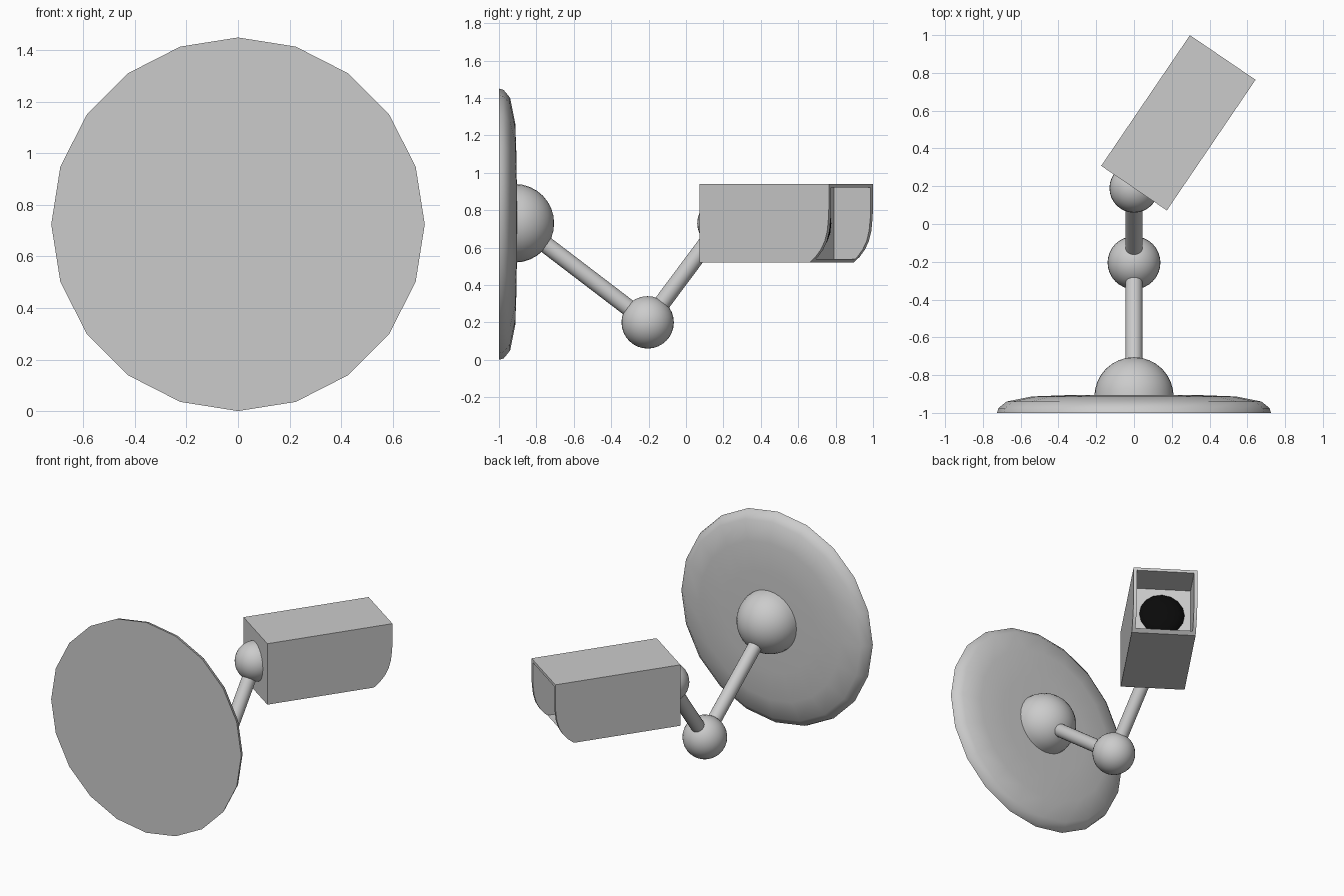
import bpy, bmesh, math
from mathutils import Vector

if "Cube" in bpy.data.objects:
    bpy.data.objects.remove(bpy.data.objects["Cube"])

ANGLE = math.radians(-34.2)   # aim of the camera housing
PIVOT = Vector((0, 0.19, 0.73))


def smooth(ob, deg=40):
    bpy.ops.object.select_all(action='DESELECT')
    ob.select_set(True)
    bpy.context.view_layer.objects.active = ob
    bpy.ops.object.shade_smooth_by_angle(angle=math.radians(deg))


def finish(name, bm, loc=(0, 0, 0), rot_z=0):
    bmesh.ops.recalc_face_normals(bm, faces=bm.faces)
    me = bpy.data.meshes.new(name)
    bm.to_mesh(me)
    bm.free()
    ob = bpy.data.objects.new(name, me)
    ob.location = loc
    ob.rotation_euler.z = rot_z
    bpy.context.collection.objects.link(ob)
    return ob


def lathe(name, profile, sides, loc, rot_z=0):
    """Spin (radius, y) points about the local y axis; first ring is capped."""
    bm = bmesh.new()
    rings = []
    for r, y in profile:
        if r == 0:
            rings.append([bm.verts.new((0, y, 0))] * sides)
        else:
            rings.append([bm.verts.new((r * math.sin(2 * math.pi * i / sides), y,
                                        r * math.cos(2 * math.pi * i / sides)))
                          for i in range(sides)])
    bm.faces.new(rings[0])
    for a, b in zip(rings, rings[1:]):
        for i in range(sides):
            j = (i + 1) % sides
            quad = [a[i], a[j], b[j], b[i]]
            bm.faces.new(list(dict.fromkeys(quad)))
    ob = finish(name, bm, loc, rot_z)
    smooth(ob)
    return ob


def dome(radius, height, steps=8):
    pts = [(radius * math.cos(t * math.pi / 2 / steps),
            height * math.sin(t * math.pi / 2 / steps)) for t in range(steps)]
    return pts + [(0, height)]


def ball(name, loc, r):
    bpy.ops.mesh.primitive_uv_sphere_add(segments=32, ring_count=16, radius=r, location=loc)
    bpy.context.object.name = name
    smooth(bpy.context.object)


def rod(name, a, b, r=0.045):
    a, b = Vector(a), Vector(b)
    bpy.ops.mesh.primitive_cylinder_add(vertices=24, radius=r, depth=(b - a).length,
                                        location=(a + b) / 2)
    ob = bpy.context.object
    ob.name = name
    ob.rotation_euler = (b - a).to_track_quat('Z', 'Y').to_euler()
    smooth(ob)


def extrude_profile(name, profile, width):
    """Extrude a (length, height) outline symmetrically across local x."""
    bm = bmesh.new()
    face = bm.faces.new([bm.verts.new((-width / 2, y, z)) for y, z in profile])
    new = bmesh.ops.extrude_face_region(bm, geom=[face])['geom']
    bmesh.ops.translate(bm, vec=(width, 0, 0),
                        verts=[v for v in new if isinstance(v, bmesh.types.BMVert)])
    return finish(name, bm, PIVOT, ANGLE)


# Wall plate and its domed socket
lathe("wall_plate", [(0.725, 0), (0.718, 0.025), (0.675, 0.06), (0.54, 0.087),
                     (0.35, 0.094), (0.15, 0.096), (0, 0.096)], 20, (0, -1, 0.725))
lathe("wall_socket", dome(0.21, 0.21), 32, (0, -0.915, 0.73))

# Jointed arm
elbow = (0, -0.205, 0.2)
rod("lower_arm", (0, -0.88, 0.715), elbow)
ball("elbow_joint", elbow, 0.14)
rod("upper_arm", elbow, PIVOT)
ball("housing_joint", PIVOT, 0.13)

# Housing with a curved front edge, hollowed at the front
H = 0.21
housing = extrude_profile("camera_housing", [
    (0, -H), (0.712, -H), (0.75, -0.18), (0.785, -0.14), (0.81, -0.095),
    (0.826, -0.04), (0.834, 0.03), (0.836, 0.08), (0.836, H), (0, H)], 0.42)
cutter = extrude_profile("recess_cutter", [
    (0.60, -0.19), (1, -0.19), (1, 0.19), (0.60, 0.19)], 0.376)
cutter.hide_render = True
mod = housing.modifiers.new("recess", 'BOOLEAN')
mod.operation = 'DIFFERENCE'
mod.solver = 'EXACT'
mod.object = cutter
bpy.ops.object.select_all(action='DESELECT')
housing.select_set(True)
bpy.context.view_layer.objects.active = housing
bpy.ops.object.modifier_apply(modifier="recess")
bpy.data.objects.remove(cutter)
smooth(housing, 25)

# Black lens on the recessed face
black = bpy.data.materials.new("lens_black")
black.diffuse_color = (0.003, 0.003, 0.003, 1)
black.use_nodes = True
black.node_tree.nodes["Principled BSDF"].inputs["Base Color"].default_value = black.diffuse_color
offset = Vector((-math.sin(ANGLE), math.cos(ANGLE), 0)) * 0.598
lens = lathe("lens", dome(0.15, 0.045, 4), 16, PIVOT + offset, ANGLE)
lens.data.materials.append(black)
